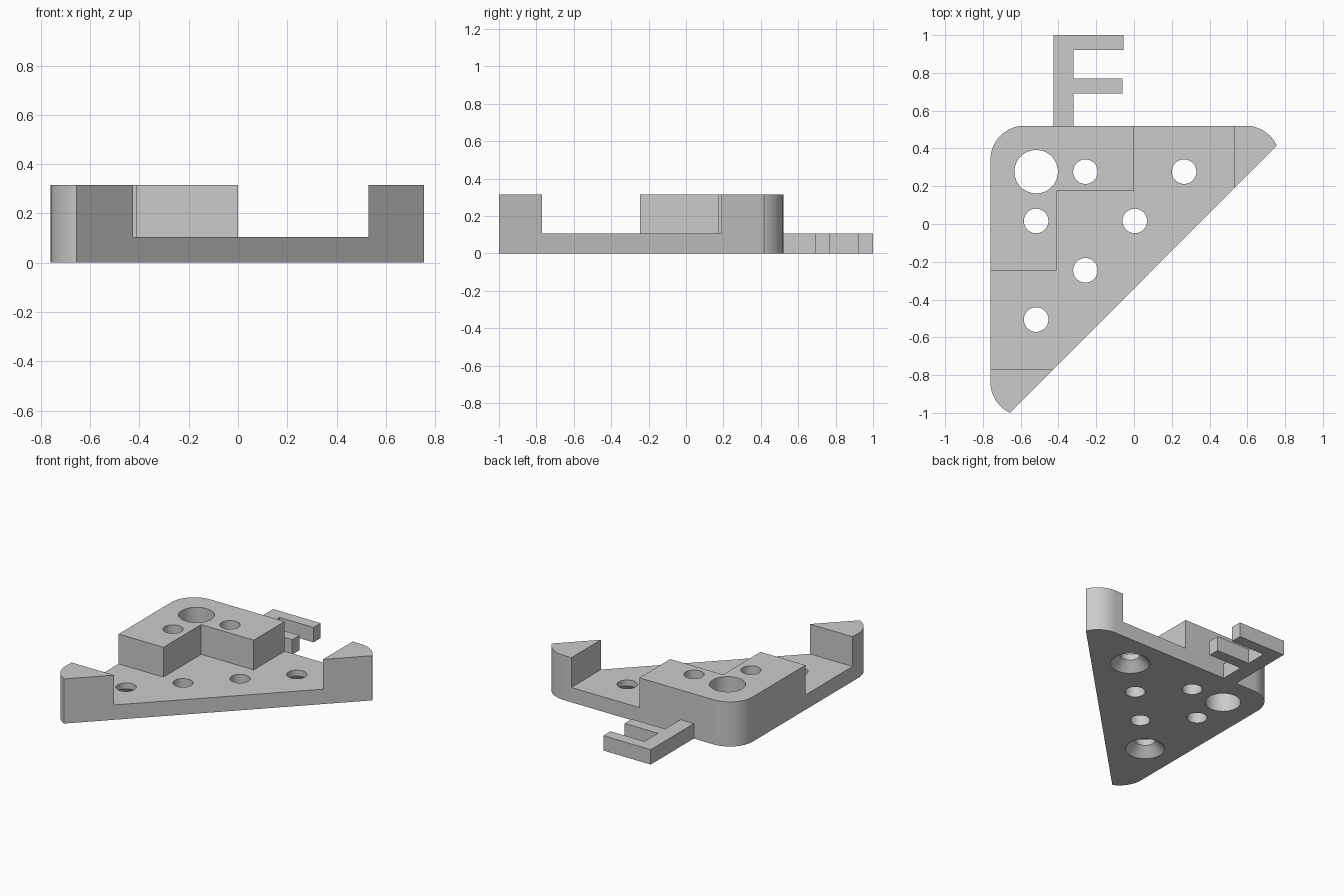
import bpy, bmesh
from math import radians, cos, sin

if "Cube" in bpy.data.objects:
    bpy.data.objects.remove(bpy.data.objects["Cube"], do_unlink=True)

BASE, TOP = 0.105, 0.315      # floor thickness and full height
BACK, LEFT = 0.52, -0.76      # straight outer edges
R = 0.18                      # outer corner radius

GREY = (0.6, 0.6, 0.6, 1)
grey = bpy.data.materials.new("plain grey")
grey.use_nodes = True
grey.diffuse_color = GREY
grey.node_tree.nodes["Principled BSDF"].inputs["Base Color"].default_value = GREY


def add_object(name, bm):
    bmesh.ops.recalc_face_normals(bm, faces=bm.faces)
    mesh = bpy.data.meshes.new(name)
    bm.to_mesh(mesh)
    bm.free()
    mesh.materials.append(grey)
    obj = bpy.data.objects.new(name, mesh)
    bpy.context.collection.objects.link(obj)
    return obj


def prism(name, points, z0, z1):
    bm = bmesh.new()
    face = bm.faces.new([bm.verts.new((x, y, z0)) for x, y in points])
    up = bmesh.ops.extrude_face_region(bm, geom=[face])["geom"]
    for v in up:
        if isinstance(v, bmesh.types.BMVert):
            v.co.z = z1
    return add_object(name, bm)


def cone(name, x, y, z0, z1, r0, r1):
    bm = bmesh.new()
    bmesh.ops.create_cone(bm, cap_ends=True, segments=48, radius1=r0,
                          radius2=r1, depth=z1 - z0)
    bmesh.ops.translate(bm, verts=bm.verts, vec=(x, y, (z0 + z1) / 2))
    return add_object(name, bm)


def arc(cx, cy, start, end, steps=14):
    angles = [radians(start + (end - start) * i / steps) for i in range(steps + 1)]
    return [(cx + R * cos(a), cy + R * sin(a)) for a in angles]


# Corner plate: rounded square cut off along the diagonal
outline = (arc(0.592, BACK - R, 25, 90) + arc(LEFT + R, BACK - R, 90, 180)
           + arc(LEFT + R, -0.837, 180, 245))
plate = prism("corner_plate", outline, 0, TOP)

# Recess that leaves the L-shaped block and the two end posts
cutters = [prism("recess_cutter", [
    (0, 1), (0, 0.175), (-0.41, 0.175), (-0.41, -0.245), (-1, -0.245),
    (-1, -0.77), (0.53, -0.77), (0.53, 1)], BASE, 1)]

# Through holes on a square pitch, with the large one in the corner
PITCH, HX, HY, HOLE = 0.261, -0.518, 0.277, 0.065
for col, row in [(0, 0), (1, 0), (3, 0), (0, 1), (2, 1), (1, 2), (0, 3)]:
    x, y = HX + PITCH * col, HY - PITCH * row
    r = 0.115 if col + row == 0 else HOLE
    cutters.append(cone("hole_cutter", x, y, -0.1, 0.5, r, r))
    # Countersinks under the two end holes
    if 3 in (col, row):
        extra = 0.01
        cutters.append(cone("countersink_cutter", x, y, -extra, 0.064,
                            0.128 + extra, HOLE - 0.001))

for cutter in cutters:
    mod = plate.modifiers.new(cutter.name, "BOOLEAN")
    mod.operation, mod.solver, mod.object = "DIFFERENCE", "EXACT", cutter
bpy.context.view_layer.objects.active = plate
plate.select_set(True)
for mod in list(plate.modifiers):
    bpy.ops.object.modifier_apply(modifier=mod.name)
for cutter in cutters:
    bpy.data.objects.remove(cutter, do_unlink=True)
bpy.ops.object.shade_smooth_by_angle(angle=radians(30))

# Two-pronged tab on the back edge
prism("pronged_tab", [
    (-0.425, BACK), (-0.32, BACK), (-0.32, 0.69), (-0.06, 0.69), (-0.06, 0.77),
    (-0.32, 0.77), (-0.32, 0.92), (-0.055, 0.92), (-0.055, 1), (-0.425, 1)], 0, BASE)
